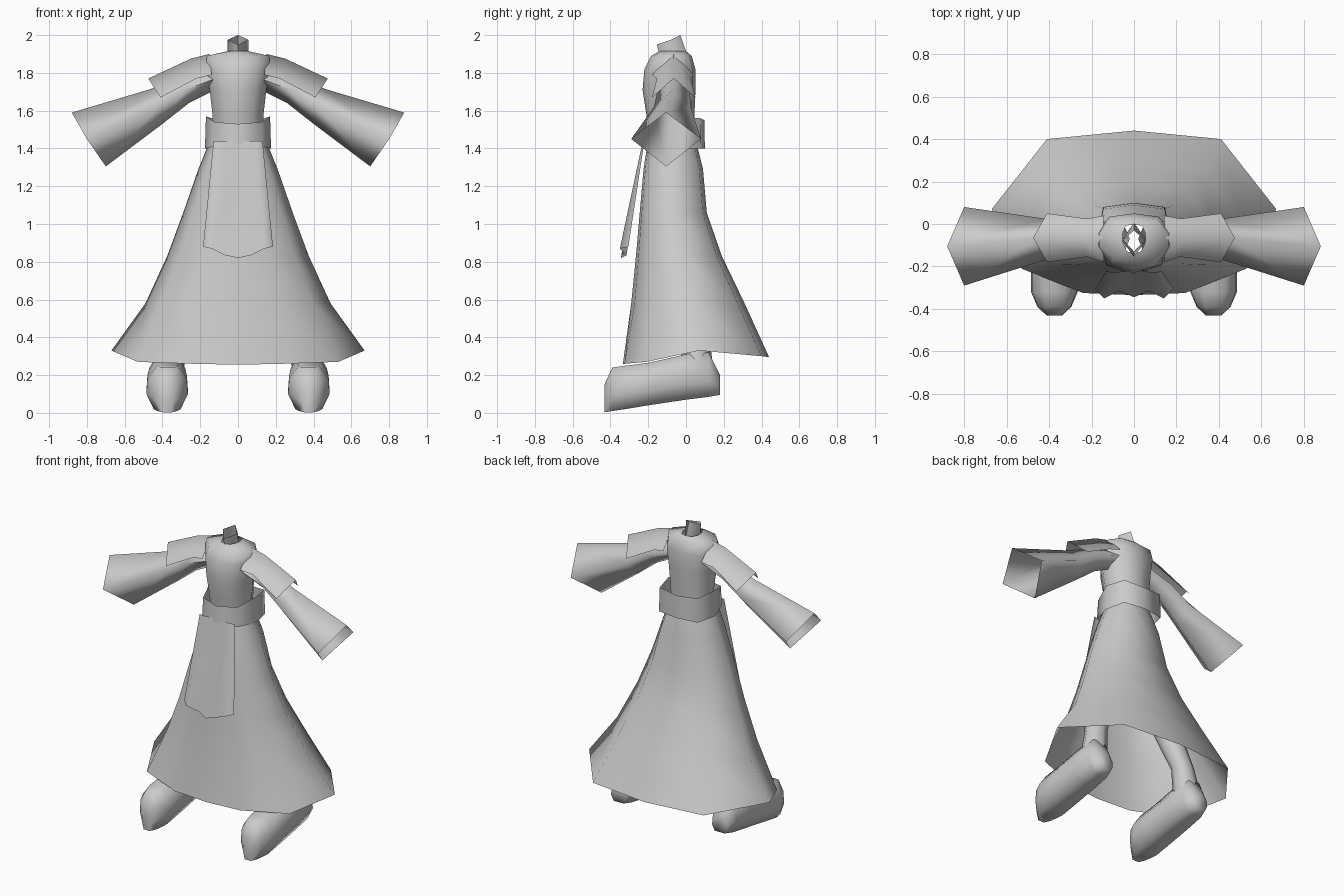
import bpy, bmesh, math
from mathutils import Vector

cube = bpy.data.objects.get("Cube")
if cube:
    bpy.data.objects.remove(cube, do_unlink=True)

cloth = bpy.data.materials.new("plain grey cloth")
cloth.use_nodes = True
GREY = (0.6, 0.6, 0.6, 1)
cloth.diffuse_color = GREY
cloth.node_tree.nodes["Principled BSDF"].inputs["Base Color"].default_value = GREY


def loft(name, rings, closed=True, caps=False, mirror=False, smooth_angle=80):
    """Skin a list of equally sized point rings."""
    bm = bmesh.new()
    rows = [[bm.verts.new(p) for p in ring] for ring in rings]
    count = len(rows[0])
    for low, high in zip(rows, rows[1:]):
        for i in range(count if closed else count - 1):
            j = (i + 1) % count
            bm.faces.new((low[i], low[j], high[j], high[i]))
    if caps:
        bm.faces.new(rows[0])
        bm.faces.new(rows[-1])
    bmesh.ops.recalc_face_normals(bm, faces=bm.faces)
    mesh = bpy.data.meshes.new(name)
    bm.to_mesh(mesh)
    bm.free()
    mesh.materials.append(cloth)
    mesh.shade_smooth()
    mesh.set_sharp_from_angle(angle=math.radians(smooth_angle))
    obj = bpy.data.objects.new(name, mesh)
    bpy.context.collection.objects.link(obj)
    if mirror:
        obj.modifiers.new("Mirror", "MIRROR").use_mirror_merge = False
    return obj


def symmetric(half):
    """Complete a half ring that runs from front centre to back centre."""
    return half + [(-x, y, z) for x, y, z in half[-2:0:-1]]


def body_ring(z, width, front, back, shape):
    """Half ring shape is (x share, front-to-back share), scaled to fit."""
    return symmetric([(width * u, front + (back - front) * v, z) for u, v in shape])


# Skirt, flaring to a sloped hem
SKIRT = [(0, 0), (.4, .03), (.8, .16), (1, .53), (.65, .94), (0, 1)]
skirt_rings = [body_ring(*r, SKIRT) for r in [
    (1.45, .145, -.2, .05), (1.29, .21, -.225, .09), (1.06, .29, -.245, .11),
    (.83, .375, -.265, .19), (.58, .49, -.29, .31)]]
hem = symmetric([(0, -.335, .255), (.24, -.325, .26), (.53, -.21, .27),
                 (.67, .07, .33), (.41, .4, .3), (0, .44, .295)])
loft("skirt", skirt_rings + [hem])

# Torso, open at the neck
TORSO = [(0, 0), (.6, .08), (1, .4), (1, .65), (.7, .94), (0, 1)]
loft("torso", [body_ring(*r, TORSO) for r in [
    (1.44, .13, -.19, .04), (1.58, .135, -.21, .045), (1.71, .15, -.23, .05),
    (1.82, .17, -.22, .05), (1.89, .165, -.185, .03), (1.915, .055, -.14, 0)]])

# Neck, a diamond tube with a slanted rim
loft("neck", [symmetric([(0, f, zf), (.055, s, zs), (0, b, zb)])
              for f, zf, s, zs, b, zb in [(-.13, 1.86, -.07, 1.88, .005, 1.9),
                                          (-.155, 1.95, -.08, 1.975, -.03, 2)]])

# Belt, an open band that dips at the front
BELT = [(0, -.235), (.13, -.195), (.175, -.06), (.145, .08), (0, .1)]
belt_rings = []
for grow, heights in ((1, (1.42, 1.41, 1.4, 1.4, 1.4)), (.97, (1.53, 1.54, 1.57, 1.56, 1.55))):
    belt_rings.append(symmetric([(x * grow, y * grow, z) for (x, y), z in zip(BELT, heights)]))
loft("belt", belt_rings)

# Pleated front panel hanging from the belt
PLEATS = [(.185, -.305, .88), (.14, -.35, .87), (.07, -.315, .835), (0, -.345, .82)]
bottom = PLEATS + [(-x, y, z) for x, y, z in PLEATS[-2::-1]]
top = [(x * .7, -.225 + (y + .33) * .2, 1.44) for x, y, z in bottom]
middle = [Vector(a).lerp(Vector(b), .5) for a, b in zip(top, bottom)]
loft("front_panel", [top, middle, bottom], closed=False)


def diamond(top, side_x, side_z, front, back, low):
    """Sleeve section: top, front, bottom and back corners."""
    y = (front + back) / 2
    return [(top[0], y, top[1]), (side_x, front, side_z), (low[0], y, low[1]), (side_x, back, side_z)]


# Wide sleeves, open at the cuffs
loft("sleeves", [
    diamond((.12, 1.84), .12, 1.77, -.15, .01, (.12, 1.71)),
    diamond((.3, 1.79), .28, 1.71, -.15, .02, (.26, 1.64)),
    diamond((.46, 1.715), .42, 1.62, -.17, .025, (.4, 1.53)),
    diamond((.88, 1.59), .8, 1.45, -.29, .08, (.7, 1.305))], mirror=True, smooth_angle=100)

# Short shoulder flaps over the sleeves, open below
loft("shoulder_flaps", [[(sx, front, sz), (tx, -.065, tz), (sx, back, sz)]
                        for sx, sz, tx, tz, front, back in [
                            (.14, 1.79, .15, 1.9, -.18, .04),
                            (.22, 1.77, .25, 1.875, -.155, .025),
                            (.41, 1.67, .475, 1.77, -.18, .05)]],
     closed=False, mirror=True, smooth_angle=100)

# Boots, lofted from toe to heel with a tilted sole
BOOT = [(.65, 0), (1, .35), (.95, .7), (.5, 1)]
BOOT += [(-u, v) for u, v in reversed(BOOT)]
loft("boots", [[(.375 + u * w, y, low + (high - low) * v) for u, v in BOOT]
               for y, low, high, w in [
                   (-.432, .003, .15, .035), (-.39, .01, .24, .08), (-.32, .02, .25, .11),
                   (-.2, .04, .265, .11), (0, .07, .31, .1), (.12, .085, .32, .085),
                   (.18, .095, .2, .055)]], caps=True, mirror=True)

# Legs rising from the boots to the hips
SIDES = 8
loft("legs", [[(x + r * math.cos(math.tau * i / SIDES), y + r * math.sin(math.tau * i / SIDES), z)
               for i in range(SIDES)]
              for x, y, z, r in [(.37, .06, .24, .085), (.345, .05, .42, .07),
                                 (.25, -.03, .75, .09), (.11, -.07, 1.3, .09)]], mirror=True)
